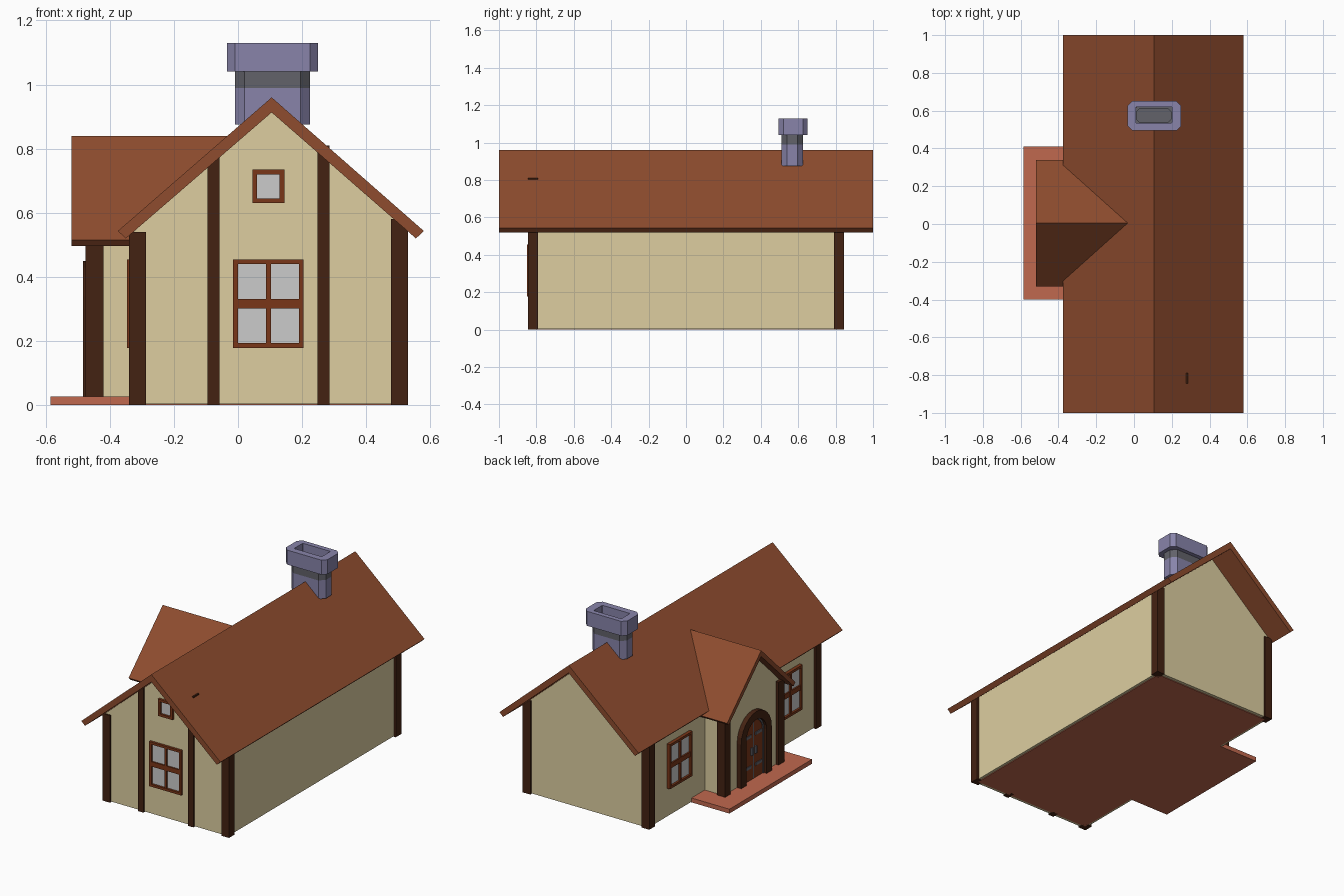
import bpy, bmesh, math

if "Cube" in bpy.data.objects:
    bpy.data.objects.remove(bpy.data.objects["Cube"])


def material(name, r, g, b):
    lin = [((c / 255 + 0.055) / 1.055) ** 2.4 for c in (r, g, b)]
    m = bpy.data.materials.new(name)
    m.diffuse_color = (*lin, 1)
    m.use_nodes = True
    m.node_tree.nodes["Principled BSDF"].inputs["Base Color"].default_value = m.diffuse_color
    return m


PLASTER = material("plaster", 221, 206, 160)
TIMBER = material("dark_timber", 68, 34, 18)
ROOF = material("roof_tile", 142, 76, 46)
FRAME = material("window_wood", 122, 54, 24)
BRICK = material("terracotta", 192, 104, 78)
STONE = material("chimney_stone", 136, 132, 170)
SOOT = material("dark_grey", 98, 98, 106)


def place(axis, u, v, w):
    return {'x': (w, u, v), 'y': (u, w, v), 'z': (u, v, w)}[axis]


def finish(name, bm, mat):
    bmesh.ops.recalc_face_normals(bm, faces=bm.faces)
    me = bpy.data.meshes.new(name)
    bm.to_mesh(me)
    bm.free()
    if mat:
        me.materials.append(mat)
    ob = bpy.data.objects.new(name, me)
    bpy.context.collection.objects.link(ob)
    return ob


def prism(name, profiles, axis, a, b, mat):
    """Extrude one or more closed profiles along an axis from a to b."""
    bm = bmesh.new()
    for pts in profiles:
        lo = [bm.verts.new(place(axis, u, v, a)) for u, v in pts]
        hi = [bm.verts.new(place(axis, u, v, b)) for u, v in pts]
        bm.faces.new(lo)
        bm.faces.new(hi)
        for i in range(len(pts)):
            j = (i + 1) % len(pts)
            bm.faces.new((lo[i], lo[j], hi[j], hi[i]))
    return finish(name, bm, mat)


def tube(name, outer, inner, axis, a, b, mat):
    """Hollow prism between two loops with equal point counts."""
    bm = bmesh.new()
    loops = [[bm.verts.new(place(axis, u, v, w)) for u, v in pts]
             for pts, w in ((outer, a), (outer, b), (inner, b), (inner, a))]
    n = len(outer)
    for k in range(4):
        p, q = loops[k], loops[(k + 1) % 4]
        for i in range(n):
            j = (i + 1) % n
            bm.faces.new((p[i], p[j], q[j], q[i]))
    return finish(name, bm, mat)


def rect(u0, u1, v0, v1):
    return [(u0, v0), (u1, v0), (u1, v1), (u0, v1)]


def chamfered(u0, u1, v0, v1, c):
    return [(u0 + c, v0), (u1 - c, v0), (u1, v0 + c), (u1, v1 - c),
            (u1 - c, v1), (u0 + c, v1), (u0, v1 - c), (u0, v0 + c)]


def box(name, x0, x1, y0, y1, z0, z1, mat):
    return prism(name, [rect(x0, x1, y0, y1)], 'z', z0, z1, mat)


def arc(r, z, n=12):
    return [(r * math.cos(math.pi * i / n), z + r * math.sin(math.pi * i / n))
            for i in range(n + 1)]


def window(name, axis, face, u, z0, z1, width, bars=True):
    """Framed window standing proud of a wall that faces the negative axis."""
    u0, u1, t = u - width / 2, u + width / 2, 0.015
    tube(name + "_frame", rect(u0, u1, z0, z1), rect(u0 + t, u1 - t, z0 + t, z1 - t),
         axis, face, face + 0.03, FRAME)
    if bars:
        zm = (z0 + z1) / 2
        prism(name + "_upright", [rect(u - .008, u + .008, z0 + t, z1 - t)],
              axis, face + .003, face + .02, FRAME)
        prism(name + "_crossbar", [rect(u0 + t, u1 - t, zm - .015, zm + .015)],
              axis, face + .004, face + .02, FRAME)
    prism(name + "_glass", [rect(u0 + .005, u1 - .005, z0 + .005, z1 - .005)],
          axis, face + .013, face + .025, None)


# Main body and roof
prism("house_walls", [[(-.325, .004), (.517, .004), (.517, .57), (.105, .93), (-.325, .555)]],
      'y', -.835, .835, PLASTER)
prism("main_roof", [[(.105, .96), (.58, .543), (.555, .52), (.105, .913),
                     (-.35, .52), (-.375, .543)]], 'y', -1, 1, ROOF)
box("house_floor", -.31, .50, -.815, .815, 0, .025, BRICK)

# Corner posts and front half-timbering
for side, y0 in (("front", -.845), ("back", .79)):
    box(side + "_left_post", -.34, -.287, y0, y0 + .055, 0, .54, TIMBER)
    box(side + "_right_post", .477, .53, y0, y0 + .055, 0, .58, TIMBER)
box("front_timber_left", -.095, -.057, -.845, -.79, 0, .775, TIMBER)
box("front_timber_right", .248, .285, -.845, -.79, 0, .81, TIMBER)

# Windows
window("front_window", 'y', -.85, .095, .178, .455, .22)
window("attic_window", 'y', -.85, .095, .63, .735, .10, bars=False)
for label, y in (("a", -.54), ("b", .54)):
    window("side_window_" + label, 'x', -.346, y, .178, .455, .22)

# Porch
box("porch_slab", -.585, -.30, -.40, .41, 0, .027, BRICK)
prism("porch_walls", [[(-.27, .01), (.28, .01), (.28, .535), (.005, .81), (-.27, .535)]],
      'x', -.455, -.30, PLASTER)
prism("porch_roof", [[(.005, .84), (.34, .515), (.322, .497), (.005, .802),
                      (-.312, .497), (-.33, .515)]], 'x', -.52, -.032, ROOF)
for label, y in (("a", -.285), ("b", .24)):
    box("porch_post_" + label, -.475, -.42, y, y + .055, .005, .54, TIMBER)

# Arched door
outer = [(.15, .027)] + arc(.15, .30) + [(-.15, .027)]
inner = [(.10, .027)] + arc(.10, .30) + [(-.10, .027)]
panel = [(.09, .027)] + arc(.09, .30) + [(-.09, .027)]
prism("door_frame", [outer + inner[::-1]], 'x', -.484, -.44, TIMBER)
prism("door_trim", [inner + panel[::-1]], 'x', -.466, -.44, SOOT)
prism("door_panel", [panel], 'x', -.461, -.44, FRAME)
prism("door_seam", [rect(-.003, .003, .03, .388)], 'x', -.463, -.45, SOOT)
prism("door_ironwork", [rect(s * .05 - .03, s * .05 + .03, z, z + .018)
                        for s in (-1, 1) for z in (.10, .29)], 'x', -.465, -.45, SOOT)
prism("door_handles", [rect(s * .018 - .007, s * .018 + .007, .18, .225)
                       for s in (-1, 1)], 'x', -.472, -.45, SOOT)

# Chimney
shaft = chamfered(-.01, .225, .51, .625, .03)
hole = chamfered(.01, .20, .535, .62, .002)
prism("chimney_shaft", [shaft], 'z', .875, .99, STONE)
tube("chimney_band", shaft, chamfered(.012, .198, .537, .612, .02), 'z', .99, 1.04, SOOT)
tube("chimney_cap", chamfered(-.035, .25, .495, .65, .025), hole, 'z', 1.04, 1.13, STONE)
box("chimney_flue_bottom", .012, .198, .537, .612, .985, .995, SOOT)
